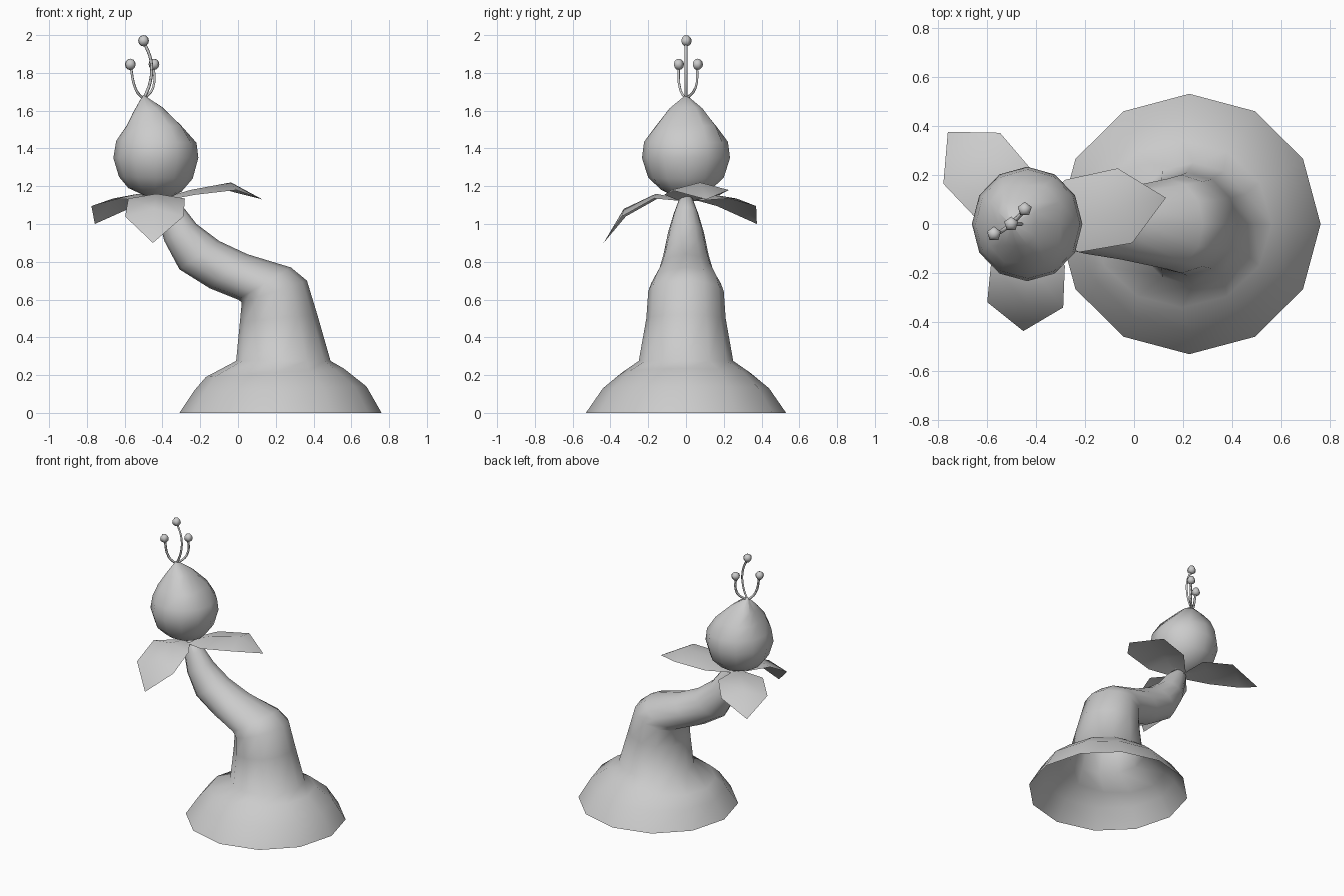
import bpy, bmesh
from math import cos, sin, pi, radians
from mathutils import Vector

cube = bpy.data.objects.get("Cube")
if cube:
    bpy.data.objects.remove(cube, do_unlink=True)

grey = bpy.data.materials.new("plain_grey")
grey.use_nodes = True
colour = (0.6, 0.6, 0.6, 1)
grey.diffuse_color = colour
grey.node_tree.nodes["Principled BSDF"].inputs["Base Color"].default_value = colour


def finish(name, bm, angle):
    """Turn a bmesh into a shaded grey object."""
    mesh = bpy.data.meshes.new(name)
    bm.to_mesh(mesh)
    bm.free()
    obj = bpy.data.objects.new(name, mesh)
    bpy.context.collection.objects.link(obj)
    mesh.materials.append(grey)
    bpy.ops.object.select_all(action='DESELECT')
    obj.select_set(True)
    bpy.context.view_layer.objects.active = obj
    bpy.ops.object.shade_smooth_by_angle(angle=radians(angle))
    return obj


def bridge(bm, rows, closed):
    """Join neighbouring rows of vertices with quads."""
    for low, high in zip(rows, rows[1:]):
        count = len(low)
        for i in range(count if closed else count - 1):
            j = (i + 1) % count
            bm.faces.new((low[i], low[j], high[j], high[i]))


def loft(name, rings, grooved=(), cap_bottom=False, sides=12):
    """Skin tilted oval rings, each given by its left and right ends and half depth."""
    bm = bmesh.new()
    rows = []
    for n, (x_left, z_left, x_right, z_right, depth) in enumerate(rings):
        left, right = Vector((x_left, 0, z_left)), Vector((x_right, 0, z_right))
        centre, reach = (left + right) / 2, (right - left) / 2
        row = []
        for k in range(sides):
            a = 2 * pi * k / sides
            pinch = 0.88 if n in grooved and k % 3 == 0 else 1
            offset = reach * cos(a) + Vector((0, depth * sin(a), 0))
            row.append(bm.verts.new(centre + offset * pinch))
        rows.append(row)
    bridge(bm, rows, True)
    bm.faces.new(rows[-1])
    if cap_bottom:
        bm.faces.new(rows[0][::-1])
    return finish(name, bm, 60)


# Hollow mound flowing into the bent, tapering stem
loft("mound_and_stem", [
    (-.31, 0, .76, 0, .53),
    (-.23, .12, .68, .14, .44),
    (-.17, .19, .56, .235, .34),
    (-.01, .275, .49, .275, .25),
    (.01, .48, .42, .52, .21),
    (.02, .585, .365, .7, .2),
    (0, .6, .28, .77, .185),
    (-.15, .66, .05, .84, .145),
    (-.31, .76, -.1, .91, .12),
    (-.39, .91, -.22, 1, .095),
    (-.42, 1.02, -.29, 1.09, .065),
    (-.45, 1.15, -.38, 1.17, .025),
])

# Closed bud with pinched folds near its leaning tip
loft("bud", [
    (-.45, 1.13, -.39, 1.13, .03),
    (-.58, 1.19, -.3, 1.17, .13),
    (-.63, 1.25, -.24, 1.24, .2),
    (-.66, 1.35, -.21, 1.35, .233),
    (-.645, 1.44, -.22, 1.43, .222),
    (-.61, 1.52, -.28, 1.52, .18),
    (-.565, 1.59, -.39, 1.62, .1),
    (-.505, 1.68, -.495, 1.68, .006),
], grooved=(5, 6), cap_bottom=True)


def leaf(name, heading, midrib):
    """Folded leaf sheet: midrib gives distance and height from the root."""
    out = Vector((cos(heading), sin(heading), 0))
    side = Vector((-out.y, out.x, 0))
    root = Vector((-.42, 0, 1.13))
    bm = bmesh.new()
    rows = []
    for (along, rise), width, sag in zip(midrib, (.03, .15, .155), (.01, .025, .04)):
        rib = root + out * along + Vector((0, 0, rise))
        edge = side * width
        drop = Vector((0, 0, sag))
        rows.append([bm.verts.new(p) for p in (rib - edge - drop, rib, rib + edge - drop)])
    bridge(bm, rows, False)
    along, rise = midrib[-1]
    tip = bm.verts.new(root + out * along + Vector((0, 0, rise)))
    right, middle, left = rows[-1]
    bm.faces.new((right, middle, tip))
    bm.faces.new((middle, left, tip))
    bmesh.ops.recalc_face_normals(bm, faces=bm.faces)
    if sum(f.normal.z for f in bm.faces) < 0:
        bmesh.ops.reverse_faces(bm, faces=bm.faces)
    return finish(name, bm, 40)


# Three leaves under the bud, each drooping differently
leaf("left_leaf", radians(11), [(0, 0), (.17, .05), (.39, .09), (.56, 0)])
leaf("back_leaf", radians(132), [(0, 0), (.16, .03), (.36, .005), (.505, -.13)])
leaf("front_leaf", radians(-94), [(0, 0), (.16, .03), (.33, -.05), (.437, -.23)])


def stamen(name, path):
    """Thin curved thread with a small bead at its end."""
    curve = bpy.data.curves.new(name, 'CURVE')
    curve.dimensions = '3D'
    curve.bevel_depth = .008
    curve.bevel_resolution = 0
    curve.resolution_u = 4
    spline = curve.splines.new('BEZIER')
    spline.bezier_points.add(len(path) - 1)
    for point, place in zip(spline.bezier_points, path):
        point.co = place
        point.handle_left_type = point.handle_right_type = 'AUTO'
    curve.materials.append(grey)
    thread = bpy.data.objects.new(name + "_thread", curve)
    bpy.context.collection.objects.link(thread)
    bm = bmesh.new()
    bmesh.ops.create_uvsphere(bm, u_segments=5, v_segments=6, radius=.03)
    bead = finish(name + "_bead", bm, 80)
    bead.location = path[-1]


# Stamens rising from the bud tip
stamen("middle_stamen", [(-.5, 0, 1.66), (-.465, 0, 1.75), (-.46, 0, 1.86), (-.5, 0, 1.97)])
stamen("right_stamen", [(-.5, 0, 1.66), (-.54, -.03, 1.71), (-.57, -.04, 1.845)])
stamen("left_stamen", [(-.5, 0, 1.66), (-.45, .05, 1.72), (-.445, .06, 1.845)])
